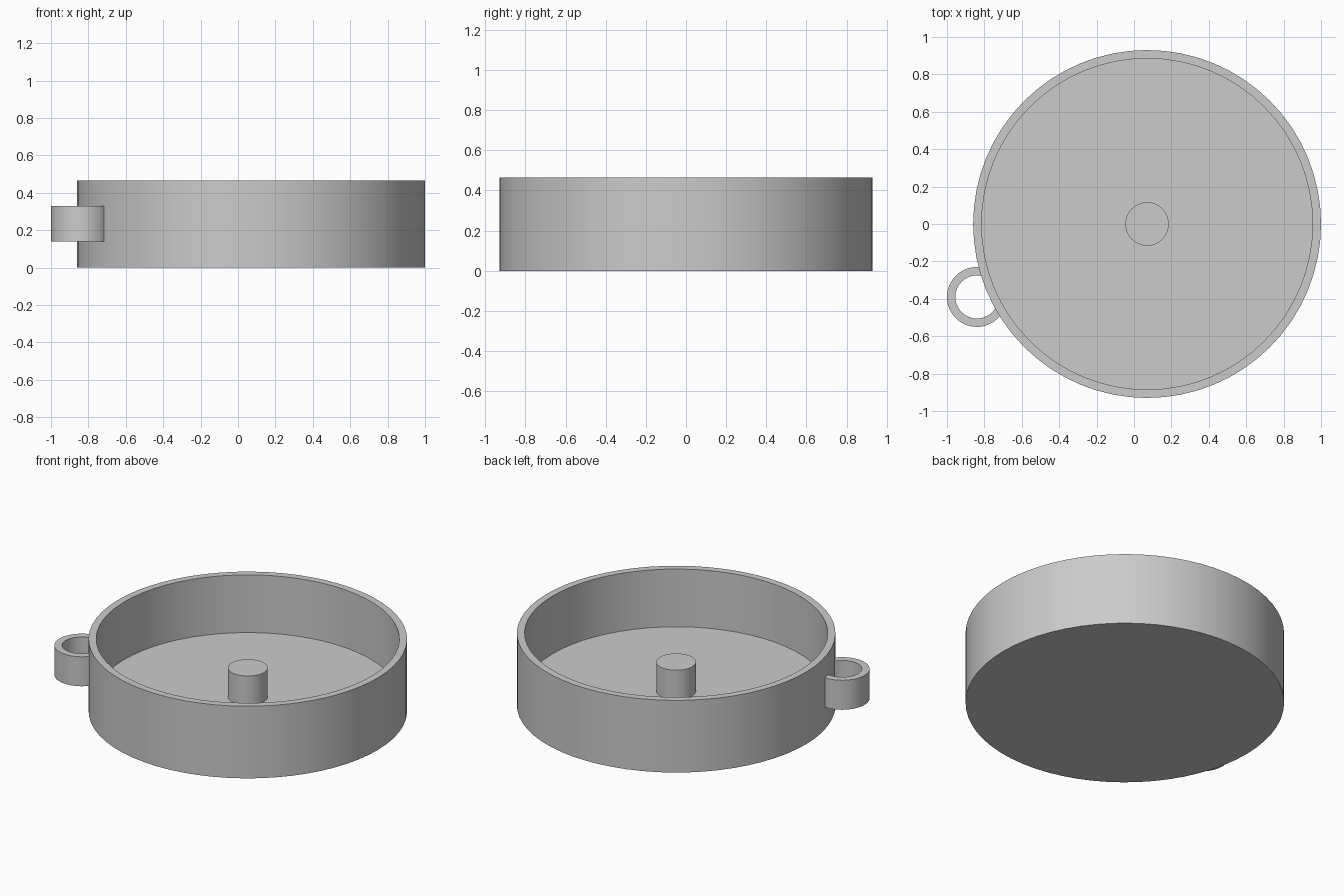
import bpy, bmesh, math
from mathutils import Vector

old = bpy.data.objects.get("Cube")
if old:
    bpy.data.objects.remove(old, do_unlink=True)

SEGMENTS = 64
CENTRE = Vector((0.07, 0.0))        # axis of the dish
RADIUS, WALL, HEIGHT, FLOOR = 0.93, 0.045, 0.465, 0.093
LOOP_CENTRE = Vector((-0.84, -0.39))
LOOP_OUTER, LOOP_INNER = 0.16, 0.115

grey = bpy.data.materials.new("plain grey")
grey.use_nodes = True
colour = (0.6, 0.6, 0.6, 1)
grey.diffuse_color = colour
grey.node_tree.nodes["Principled BSDF"].inputs["Base Color"].default_value = colour


def finish(name, bm):
    """Turn a bmesh into a named, smooth-sided object."""
    bmesh.ops.recalc_face_normals(bm, faces=bm.faces)
    mesh = bpy.data.meshes.new(name)
    bm.to_mesh(mesh)
    bm.free()
    mesh.materials.append(grey)
    obj = bpy.data.objects.new(name, mesh)
    bpy.context.collection.objects.link(obj)
    bpy.ops.object.select_all(action="DESELECT")
    obj.select_set(True)
    bpy.context.view_layer.objects.active = obj
    bpy.ops.object.shade_smooth_by_angle(angle=math.radians(30))
    return obj


def lathe(name, profile):
    """Revolve (radius, z) points about the dish axis and cap both ends."""
    bm = bmesh.new()
    rings = []
    for r, z in profile:
        angles = [math.tau * i / SEGMENTS for i in range(SEGMENTS)]
        rings.append([bm.verts.new((CENTRE.x + r * math.cos(a),
                                    CENTRE.y + r * math.sin(a), z)) for a in angles])
    for low, high in zip(rings, rings[1:]):
        for i in range(SEGMENTS):
            j = (i + 1) % SEGMENTS
            bm.faces.new((low[i], low[j], high[j], high[i]))
    bm.faces.new(rings[0])
    bm.faces.new(rings[-1])
    return finish(name, bm)


# Open dish with a thick floor
lathe("dish", [(RADIUS, 0), (RADIUS, HEIGHT), (RADIUS - WALL, HEIGHT),
               (RADIUS - WALL, FLOOR)])

# Short post in the middle of the floor
lathe("centre_post", [(0.116, FLOOR - 0.01), (0.116, 0.28)])

# Side loop: an open ring whose ends stop inside the dish wall
to_dish = CENTRE - LOOP_CENTRE
heading = math.atan2(to_dish.y, to_dish.x)


def loop_arc(r, steps=48):
    d, stop = to_dish.length, RADIUS - WALL / 2
    gap = math.acos((d * d + r * r - stop * stop) / (2 * d * r))
    for i in range(steps + 1):
        a = heading + gap + (math.tau - 2 * gap) * i / steps
        yield LOOP_CENTRE + r * Vector((math.cos(a), math.sin(a)))


bm = bmesh.new()
sections = []
for outer, inner in zip(loop_arc(LOOP_OUTER), loop_arc(LOOP_INNER)):
    corners = ((outer, 0.14), (outer, 0.33), (inner, 0.33), (inner, 0.14))
    sections.append([bm.verts.new((p.x, p.y, z)) for p, z in corners])
for a, b in zip(sections, sections[1:]):
    for i in range(4):
        j = (i + 1) % 4
        bm.faces.new((a[i], a[j], b[j], b[i]))
bm.faces.new(sections[0])
bm.faces.new(sections[-1])
finish("side_loop", bm)
